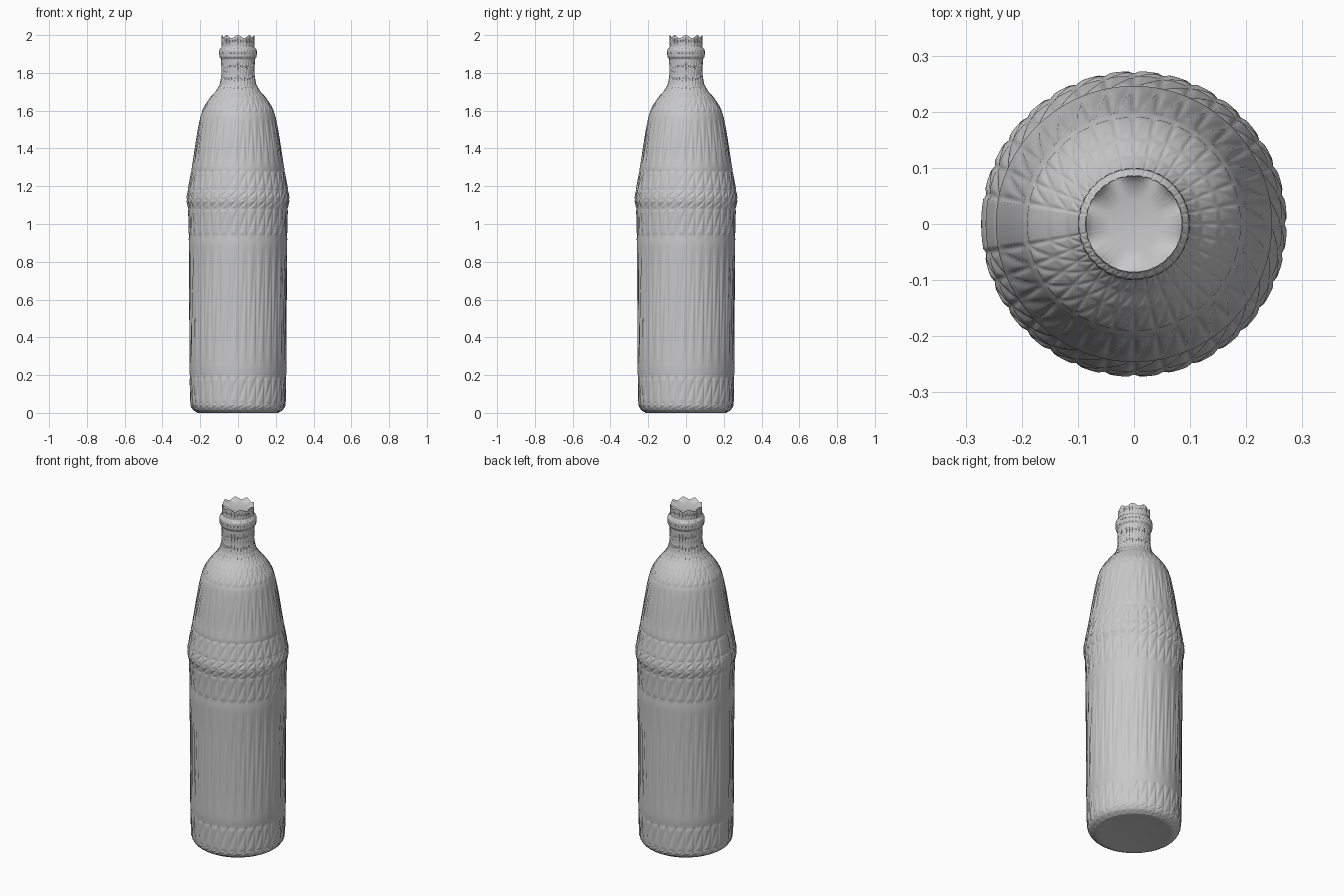
import bpy, bmesh
from math import sin, cos, pi, exp

cube = bpy.data.objects.get("Cube")
if cube:
    bpy.data.objects.remove(cube, do_unlink=True)

# Glass material
glass = bpy.data.materials.new("grey glass")
glass.use_nodes = True
GREY = (0.58, 0.58, 0.58, 1)
glass.diffuse_color = GREY
glass.node_tree.nodes["Principled BSDF"].inputs["Base Color"].default_value = GREY

# Bottle profile: height and radius at each moulded ring
PROFILE = [(0, .215), (.02, .243), (.05, .253), (.19, .256), (.94, .261),
           (1.08, .265), (1.13, .273), (1.18, .266), (1.28, .248),
           (1.59, .193), (1.66, .155), (1.70, .122), (1.74, .098),
           (1.80, .088), (1.87, .09), (1.89, .1), (1.92, .1),
           (1.94, .087), (2, .087)]
PANELS = 32        # flutes around the bottle
FINE = 12          # columns in one panel
ROWS = 11          # rows in one band
COLS = PANELS * FINE

slopes = [(b[1] - a[1]) / (b[0] - a[0]) for a, b in zip(PROFILE, PROFILE[1:])]
tangents = [slopes[0]]
for a, b in zip(slopes, slopes[1:]):
    tangents.append(2 * a * b / (a + b) if a * b > 0 else 0)
tangents.append(slopes[-1])


def radius_at(band, t):
    """Smooth monotone curve through the profile points."""
    (z0, r0), (z1, r1) = PROFILE[band], PROFILE[band + 1]
    h = z1 - z0
    s = t * t * (3 - 2 * t)
    return (r0 + (r1 - r0) * s + h * tangents[band] * t * (1 - t) ** 2
            - h * tangents[band + 1] * t * t * (1 - t))


def bump(distance, width):
    return exp(-(distance / width) ** 2)


def groove(band, t, col):
    """Depth of the straight and leaning flutes and of the ring seams."""
    h = PROFILE[band + 1][0] - PROFILE[band][0]
    u = col / FINE
    straight = abs(u - round(u))
    lean = u - t
    lean = abs(lean - round(lean))
    cut = max(bump(straight, .13), bump(lean, .13))
    if h > .2:                      # long flutes stop short of the rings
        cut *= min(1, max(0, (min(t, 1 - t) - .12) / .06))
    if abs(u - PANELS / 2) < .9:    # plain strip on one side
        cut = 0
    ring = .6 * bump(min(t, 1 - t) * h, .006)
    return max(cut, ring)


# Body: lathed rows with the fluted relief pressed in
bm = bmesh.new()
rows = []
for band in range(len(PROFILE) - 1):
    z0, z1 = PROFILE[band][0], PROFILE[band + 1][0]
    last = band == len(PROFILE) - 2
    for step in range(ROWS + last):
        t = step / ROWS
        # Pack rows towards the rings in tall bands
        if z1 - z0 > .1:
            t = t * t * (3 - 2 * t)
        z, r = z0 + (z1 - z0) * t, radius_at(band, t)
        row = []
        for c in range(COLS):
            a = 2 * pi * c / COLS
            rr = r - .0045 * (r / .26) ** .7 * groove(band, t, c)
            dip = .016 * t ** 3 * (.5 - .5 * cos(8 * a)) if last else 0
            row.append(bm.verts.new((rr * cos(a), rr * sin(a), z - dip)))
        rows.append(row)

for low, high in zip(rows, rows[1:]):
    for c in range(COLS):
        d = (c + 1) % COLS
        bm.faces.new((low[c], low[d], high[d], high[c]))


def close(row, levels, upward):
    """Close an end with rings of (radius fraction, height) and a centre."""
    for fraction, z in levels:
        inner = [bm.verts.new((v.co.x * fraction, v.co.y * fraction, z)) for v in rows[row]]
        outer = closing[-1] if closing else rows[row]
        for c in range(COLS):
            d = (c + 1) % COLS
            quad = (outer[c], outer[d], inner[d], inner[c])
            bm.faces.new(quad if upward else quad[::-1])
        closing.append(inner)
    bm.faces.new(closing[-1] if upward else closing[-1][::-1])


# Slightly hollow base and dished mouth
closing = []
close(0, [(.9, .002), (.6, .006), (.1, .008)], False)
closing = []
close(-1, [(.85, 1.982), (.5, 1.977), (.1, 1.975)], True)

mesh = bpy.data.meshes.new("bottle")
bm.to_mesh(mesh)
bm.free()
bottle = bpy.data.objects.new("bottle", mesh)
bpy.context.collection.objects.link(bottle)
mesh.materials.append(glass)

for o in bpy.context.selected_objects:
    o.select_set(False)
bottle.select_set(True)
bpy.context.view_layer.objects.active = bottle
bpy.ops.object.shade_smooth_by_angle(angle=pi / 3)
